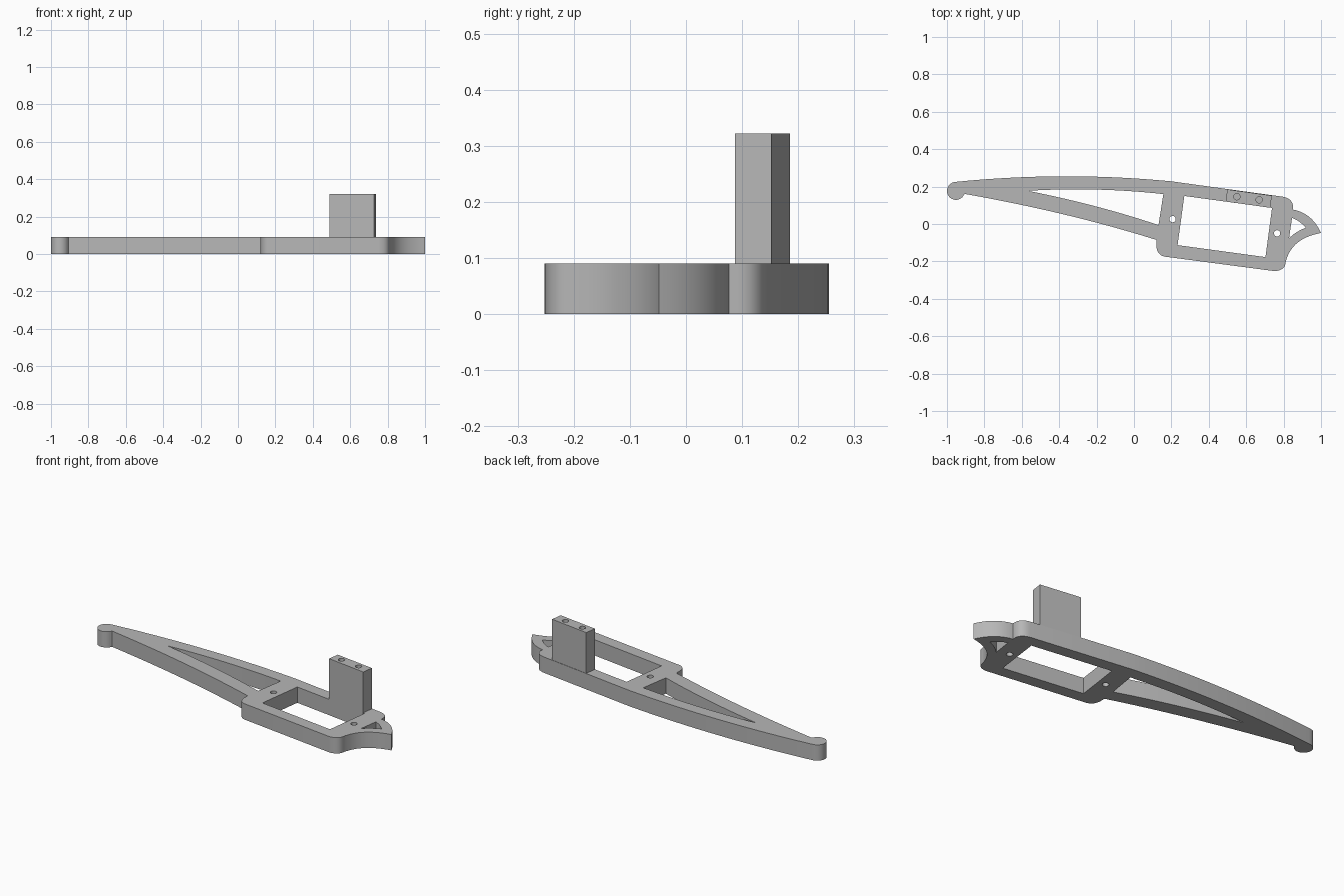
import bpy, math
from mathutils import Vector

cube = bpy.data.objects.get("Cube")
if cube:
    bpy.data.objects.remove(cube, do_unlink=True)

BASE_H, POST_H = 0.09, 0.322

grey = bpy.data.materials.new("light grey")
grey.use_nodes = True
colour = (0.47, 0.47, 0.47, 1)
grey.diffuse_color = colour
grey.node_tree.nodes["Principled BSDF"].inputs["Base Color"].default_value = colour


def bend(a, mid, b, n=12):
    """Smooth bend from a to b that passes through mid."""
    a, mid, b = Vector(a), Vector(mid), Vector(b)
    c = 2 * mid - (a + b) / 2
    return [a * (1 - t) ** 2 + c * 2 * t * (1 - t) + b * t * t
            for t in (i / n for i in range(n + 1))]


def arc(centre, r, start, end, n=20):
    angles = [math.radians(start + (end - start) * i / n) for i in range(n + 1)]
    return [Vector((centre[0] + r * math.cos(a), centre[1] + r * math.sin(a))) for a in angles]


def circle(centre, r=0.017, n=24):
    return arc(centre, r, 0, 360, n)[:-1]


def plate(name, loops, z0, z1):
    """Extrude an outline with holes between two heights."""
    curve = bpy.data.curves.new(name + "_profile", "CURVE")
    curve.dimensions, curve.fill_mode = "2D", "BOTH"
    curve.extrude = (z1 - z0) / 2
    for loop in loops:
        spline = curve.splines.new("POLY")
        spline.points.add(len(loop) - 1)
        for p, co in zip(spline.points, loop):
            p.co = (co[0], co[1], 0, 1)
        spline.use_cyclic_u = True
    obj = bpy.data.objects.new(name, curve)
    bpy.context.collection.objects.link(obj)
    obj.location.z = (z0 + z1) / 2
    bpy.ops.object.select_all(action="DESELECT")
    obj.select_set(True)
    bpy.context.view_layer.objects.active = obj
    bpy.ops.object.convert(target="MESH")
    obj = bpy.context.object
    bpy.ops.object.mode_set(mode="EDIT")
    bpy.ops.mesh.select_all(action="SELECT")
    bpy.ops.mesh.remove_doubles(threshold=0.0002)
    bpy.ops.mesh.normals_make_consistent(inside=False)
    bpy.ops.object.mode_set(mode="OBJECT")
    bpy.ops.object.shade_smooth_by_angle(angle=math.radians(30))
    obj.data.materials.clear()
    obj.data.materials.append(grey)
    return obj


# Outer edge of the rib, counter-clockwise from the tail knob
outline = (
    arc((-0.952, 0.177), 0.048, 100, 337)
    + bend((-0.905, 0.161), (-0.37, 0.050), (0.12, -0.085))
    + bend((0.12, -0.118), (0.136, -0.160), (0.177, -0.176))
    + bend((0.752, -0.252), (0.795, -0.238), (0.811, -0.203))
    + bend((0.815, -0.19), (0.878, -0.097), (1.0, -0.048))
    + bend((1.0, -0.048), (0.938, 0.037), (0.85, 0.077))
    + bend((0.85, 0.085), (0.838, 0.125), (0.795, 0.146))
    + bend((0.2, 0.228), (-0.37, 0.255), (-0.945, 0.226), 24)
)

# Openings
tail_opening = (bend((-0.56, 0.178), (-0.2, 0.184), (0.157, 0.160))
                + bend((0.131, -0.006), (-0.2, 0.093), (-0.56, 0.176)))
main_opening = [(0.269, 0.150), (0.738, 0.086), (0.703, -0.177), (0.233, -0.113)]
nose_opening = (bend((0.845, 0.033), (0.885, 0.011), (0.918, -0.020))
                + bend((0.918, -0.020), (0.868, -0.045), (0.829, -0.077)))
pin_holes = [circle((0.206, 0.026)), circle((0.765, -0.050))]

plate("rib_frame", [outline, tail_opening, main_opening, nose_opening] + pin_holes, 0, BASE_H)

# Mounting post on the upper rail, with two blind screw holes
post = plate("mounting_post", [[(0.490, 0.120), (0.728, 0.087), (0.737, 0.152), (0.499, 0.185)]],
             BASE_H - 0.02, POST_H)
cutter = plate("screw_hole_cutter", [circle((0.55, 0.146)), circle((0.669, 0.129))],
               POST_H - 0.12, POST_H + 0.05)
cut = post.modifiers.new("screw_holes", "BOOLEAN")
cut.operation, cut.object, cut.solver = "DIFFERENCE", cutter, "EXACT"
bpy.ops.object.select_all(action="DESELECT")
post.select_set(True)
bpy.context.view_layer.objects.active = post
bpy.ops.object.modifier_apply(modifier=cut.name)
bpy.data.objects.remove(cutter, do_unlink=True)
bpy.ops.object.shade_smooth_by_angle(angle=math.radians(30))
